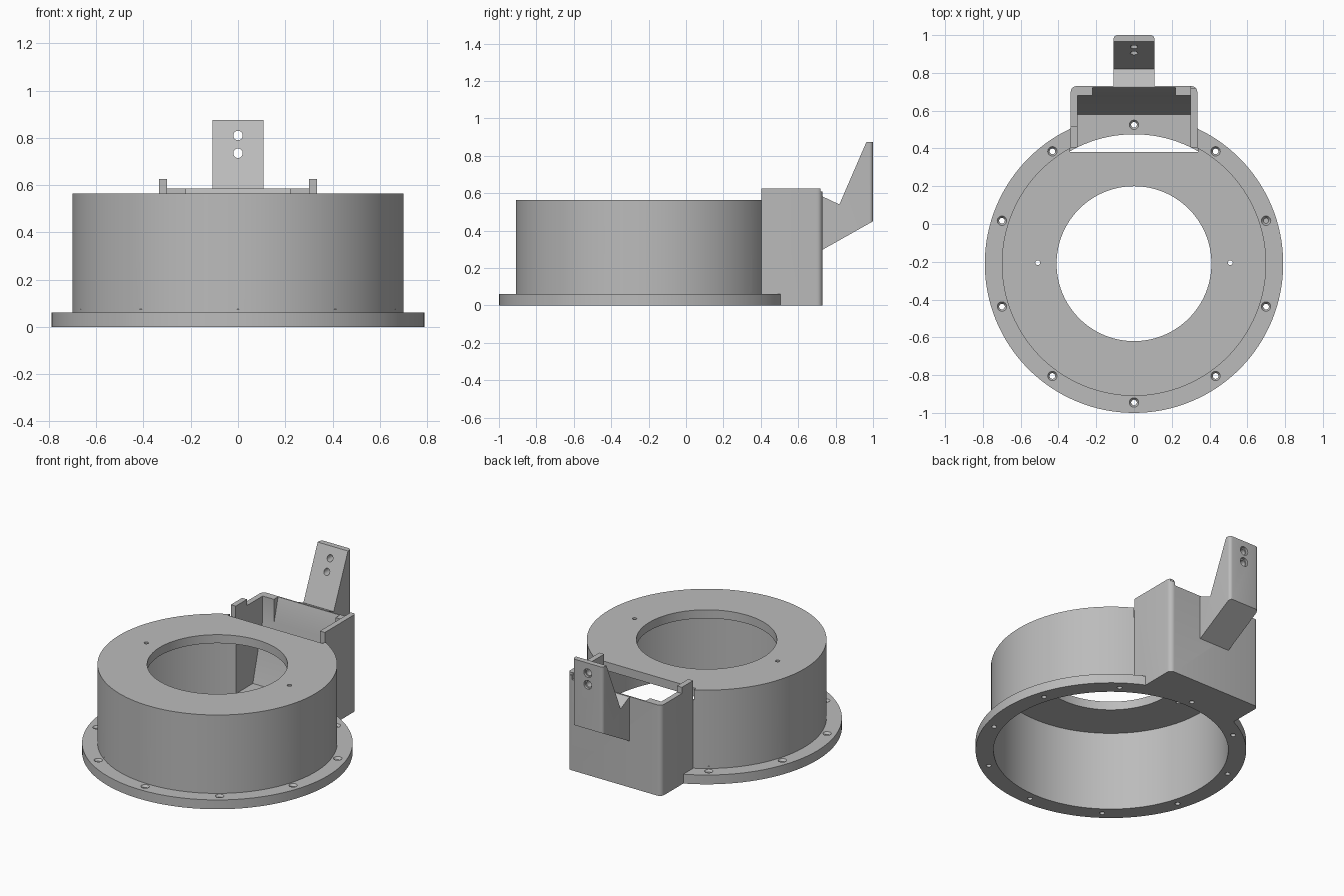
import bpy, bmesh, math
from mathutils import Matrix, Vector

if "Cube" in bpy.data.objects:
    bpy.data.objects.remove(bpy.data.objects["Cube"], do_unlink=True)

grey = bpy.data.materials.new("plain grey")
grey.use_nodes = True
grey.diffuse_color = (0.5, 0.5, 0.5, 1)
grey.node_tree.nodes["Principled BSDF"].inputs["Base Color"].default_value = (0.5, 0.5, 0.5, 1)

CY = -0.21       # centre line of the drum
TOP = 0.565      # top of the drum
FLANGE = 0.06    # flange thickness
BORE = 0.685     # inner radius of the drum
BACK = 0.73      # back of the housing


def finish(bm, name):
    bmesh.ops.recalc_face_normals(bm, faces=bm.faces)
    mesh = bpy.data.meshes.new(name)
    bm.to_mesh(mesh)
    bm.free()
    mesh.materials.append(grey)
    ob = bpy.data.objects.new(name, mesh)
    bpy.context.collection.objects.link(ob)
    return ob


def prism(name, profile, half_width, round_y=None, radius=0.02):
    """Extrude a (y, z) profile along x, optionally rounding the edges lying at y = round_y."""
    bm = bmesh.new()
    face = bm.faces.new([bm.verts.new((-half_width, y, z)) for y, z in profile])
    new = bmesh.ops.extrude_face_region(bm, geom=[face])["geom"]
    moved = [v for v in new if isinstance(v, bmesh.types.BMVert)]
    bmesh.ops.translate(bm, verts=moved, vec=(2 * half_width, 0, 0))
    if round_y is not None:
        edges = [e for e in bm.edges if all(abs(v.co.y - round_y) < 1e-4 for v in e.verts)
                 and abs(e.verts[0].co.x - e.verts[1].co.x) < 1e-4]
        bmesh.ops.bevel(bm, geom=edges, offset=radius, segments=5, profile=0.5, affect='EDGES')
    return finish(bm, name)


def block(name, x0, x1, y0, y1, z0, z1):
    ob = prism(name, [(y0, z0), (y1, z0), (y1, z1), (y0, z1)], (x1 - x0) / 2)
    ob.data.transform(Matrix.Translation(((x0 + x1) / 2, 0, 0)))
    return ob


def cylinder(name, centre, r1, r2, depth, along_y=False, segments=24):
    bm = bmesh.new()
    bmesh.ops.create_cone(bm, cap_ends=True, segments=segments, radius1=r1, radius2=r2, depth=depth)
    if along_y:
        bmesh.ops.rotate(bm, verts=bm.verts, matrix=Matrix.Rotation(-math.pi / 2, 3, 'X'))
    bmesh.ops.translate(bm, verts=bm.verts, vec=centre)
    return finish(bm, name)


def lathe(name, profile, segments=128):
    bm = bmesh.new()
    rings = []
    for i in range(segments):
        a = 2 * math.pi * i / segments
        rings.append([bm.verts.new((r * math.cos(a), CY + r * math.sin(a), z)) for r, z in profile])
    n = len(profile)
    for i in range(segments):
        a, b = rings[i], rings[(i + 1) % segments]
        for j in range(n):
            k = (j + 1) % n
            bm.faces.new((a[j], b[j], b[k], a[k]))
    return finish(bm, name)


def combine(ob, other, operation='DIFFERENCE'):
    other.hide_render = True
    mod = ob.modifiers.new("join", 'BOOLEAN')
    mod.operation = operation
    mod.solver = 'EXACT'
    mod.object = other
    bpy.context.view_layer.objects.active = ob
    bpy.ops.object.modifier_apply(modifier=mod.name)
    bpy.data.objects.remove(other, do_unlink=True)


# Drum with flange and open-centred top plate
drum = lathe("drum_body", [(BORE, 0), (0.79, 0), (0.79, FLANGE), (0.70, FLANGE), (0.70, TOP),
                           (0.41, TOP), (0.41, 0.51), (BORE, 0.51)])
combine(drum, block("wall_cutter", -0.302, 0.302, 0.38, 0.9, FLANGE, 0.8))
combine(drum, block("plate_cutter", -0.338, 0.338, 0.38, 0.405, 0.5, 0.8))

# Rear housing: hollow, with a ramped back and corner blocks
housing = prism("housing", [(0.405, 0), (BACK, 0), (BACK, 0.625), (0.405, 0.625)], 0.335, BACK, 0.03)
ramp_foot, ramp_top = (0.58, FLANGE), (0.722, 0.585)
slope = (ramp_top[0] - ramp_foot[0]) / (ramp_top[1] - ramp_foot[1])
mid = (0.68, FLANGE + (0.68 - 0.58) / slope)
combine(housing, prism("wide_cavity", [(0.3, FLANGE), ramp_foot, mid, (0.68, 0.8), (0.3, 0.8)], 0.30))
combine(housing, prism("deep_cavity", [(0.3, FLANGE), ramp_foot, ramp_top, (0.722, 0.8), (0.3, 0.8)], 0.22))
combine(housing, block("back_rim_cutter", -0.30, 0.30, 0.3, 0.9, 0.585, 0.8))
combine(housing, block("corner_rim_cutter", -0.5, 0.5, 0.72, 0.9, 0.61, 0.8))
combine(housing, block("side_rim_cutter", -0.5, -0.29, 0.52, 0.9, 0.585, 0.8))
combine(housing, cylinder("bore_cutter", (0, CY, 0.2), BORE, BORE, 0.6, segments=128))
combine(drum, housing, 'UNION')

# Countersunk flange holes
for i in range(10):
    a = math.radians(-90 + 36 * i)
    x, y = 0.735 * math.cos(a), CY + 0.735 * math.sin(a)
    combine(drum, cylinder("flange_hole", (x, y, 0.03), 0.015, 0.015, 0.2))
    combine(drum, cylinder("countersink", (x, y, FLANGE), 0.014, 0.036, 0.03))

# Small holes in the top plate
for x in (-0.51, 0.51):
    combine(drum, cylinder("plate_hole", (x, -0.205, TOP), 0.013, 0.013, 0.2, segments=16))

# Angled mounting bracket with two screw holes
bracket = prism("mounting_bracket", [(0.725, 0.295), (1.0, 0.45), (1.0, 0.875), (0.965, 0.875),
                                     (0.82, 0.54), (0.725, 0.585)], 0.108, 1.0)
for z in (0.735, 0.81):
    combine(bracket, cylinder("bracket_hole", (0, 0.9, z), 0.02, 0.02, 0.5, along_y=True))
    combine(bracket, cylinder("bracket_recess", (0, 1.0, z), 0.028, 0.028, 0.03, along_y=True))

# Smooth the round walls and keep edges sharp
for ob in (drum, bracket):
    bpy.ops.object.select_all(action='DESELECT')
    ob.select_set(True)
    bpy.context.view_layer.objects.active = ob
    bpy.ops.object.shade_smooth_by_angle(angle=math.radians(25))
